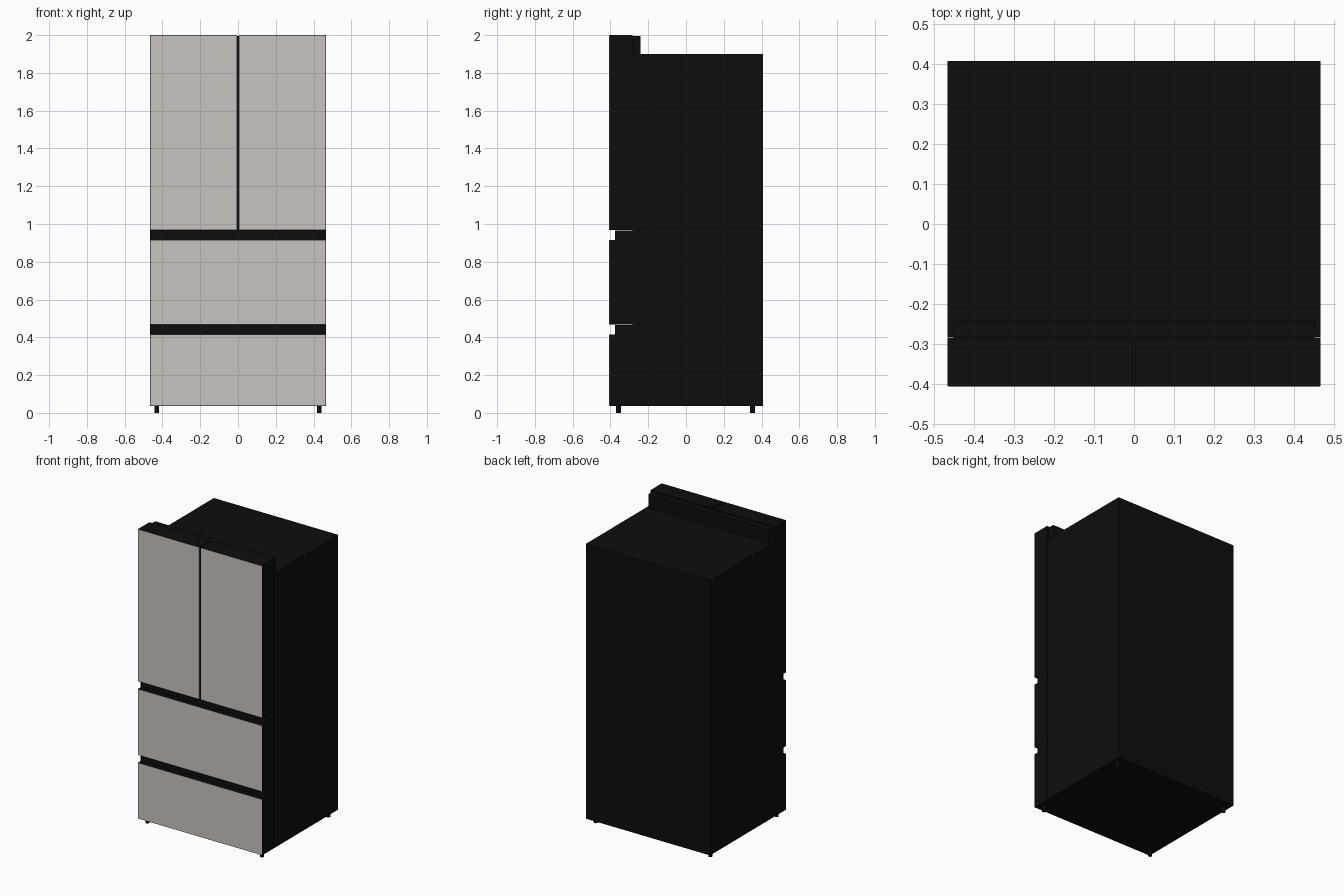
import bpy, bmesh
from mathutils import Vector

cube = bpy.data.objects.get("Cube")
if cube:
    bpy.data.objects.remove(cube, do_unlink=True)


def material(name, color, rough):
    m = bpy.data.materials.new(name)
    m.use_nodes = True
    m.diffuse_color = (*color, 1)
    bsdf = m.node_tree.nodes["Principled BSDF"]
    bsdf.inputs["Base Color"].default_value = (*color, 1)
    bsdf.inputs["Roughness"].default_value = rough
    return m


BLACK = material("black", (0.004, 0.004, 0.004), 0.5)
STEEL = material("warm_steel", (0.58, 0.55, 0.53), 0.5)


def finish(name, bm, mat):
    bmesh.ops.recalc_face_normals(bm, faces=bm.faces)
    me = bpy.data.meshes.new(name)
    bm.to_mesh(me)
    bm.free()
    me.materials.append(mat)
    ob = bpy.data.objects.new(name, me)
    bpy.context.collection.objects.link(ob)
    return ob


def box(name, x, y, z, mat):
    """Box from (low, high) pairs on each axis."""
    bm = bmesh.new()
    bmesh.ops.create_cube(bm, size=1)
    for v in bm.verts:
        v.co = Vector(r[0] if c < 0 else r[1] for c, r in zip(v.co, (x, y, z)))
    return finish(name, bm, mat)


def extrude_x(name, profile, x, mat):
    """Extrude a (y, z) side profile between two x positions."""
    bm = bmesh.new()
    face = bm.faces.new([bm.verts.new((x[0], y, z)) for y, z in profile])
    moved = bmesh.ops.extrude_face_region(bm, geom=[face])["geom"]
    bmesh.ops.translate(bm, vec=(x[1] - x[0], 0, 0),
                        verts=[g for g in moved if isinstance(g, bmesh.types.BMVert)])
    return finish(name, bm, mat)


W, FRONT, BACK, SEAM = 0.466, -0.407, 0.407, -0.284
GRIP = -0.377          # depth of the recessed grips
BASE, TOP = 0.036, 2.0
SKIN = 0.004           # steel sheet thickness


def front_skin(name, x, z):
    edge = 0.002
    box(name, (x[0] + edge, x[1] - edge), (FRONT, FRONT + SKIN),
        (z[0] + edge, z[1] - edge), STEEL)


# Cabinet and the hinge cover strip along its top front edge
box("cabinet", (-W, W), (SEAM + 0.002, BACK), (BASE, 1.9), BLACK)
box("hinge_cover", (-W + 0.015, W - 0.015), (SEAM, -0.242), (1.88, 1.994), BLACK)

# Pair of upper doors
for side, x in (("right", (-W, -0.004)), ("left", (0.004, W))):
    z = (0.967, TOP)
    box(side + "_door", x, (FRONT + 0.002, SEAM), z, BLACK)
    front_skin(side + "_door_panel", x, z)

# Drawers, each with a recessed grip along the top
for name, low, high, ledge in (("upper_drawer", 0.467, 0.916, 0.966),
                               ("lower_drawer", BASE, 0.416, 0.466)):
    f = FRONT + 0.002
    extrude_x(name, [(f, low), (f, high), (GRIP, high), (GRIP, ledge),
                     (SEAM, ledge), (SEAM, low)], (-W, W), BLACK)
    front_skin(name + "_panel", (-W, W), (low, high))

# Levelling feet
for fb, y in (("front", -0.357), ("back", 0.353)):
    for side, x in (("right", -0.43), ("left", 0.43)):
        bpy.ops.mesh.primitive_cylinder_add(vertices=20, radius=0.013, depth=0.05,
                                            location=(x, y, 0.025))
        foot = bpy.context.object
        foot.name = f"{fb}_{side}_foot"
        foot.data.materials.append(BLACK)
        bpy.ops.object.shade_smooth_by_angle()
